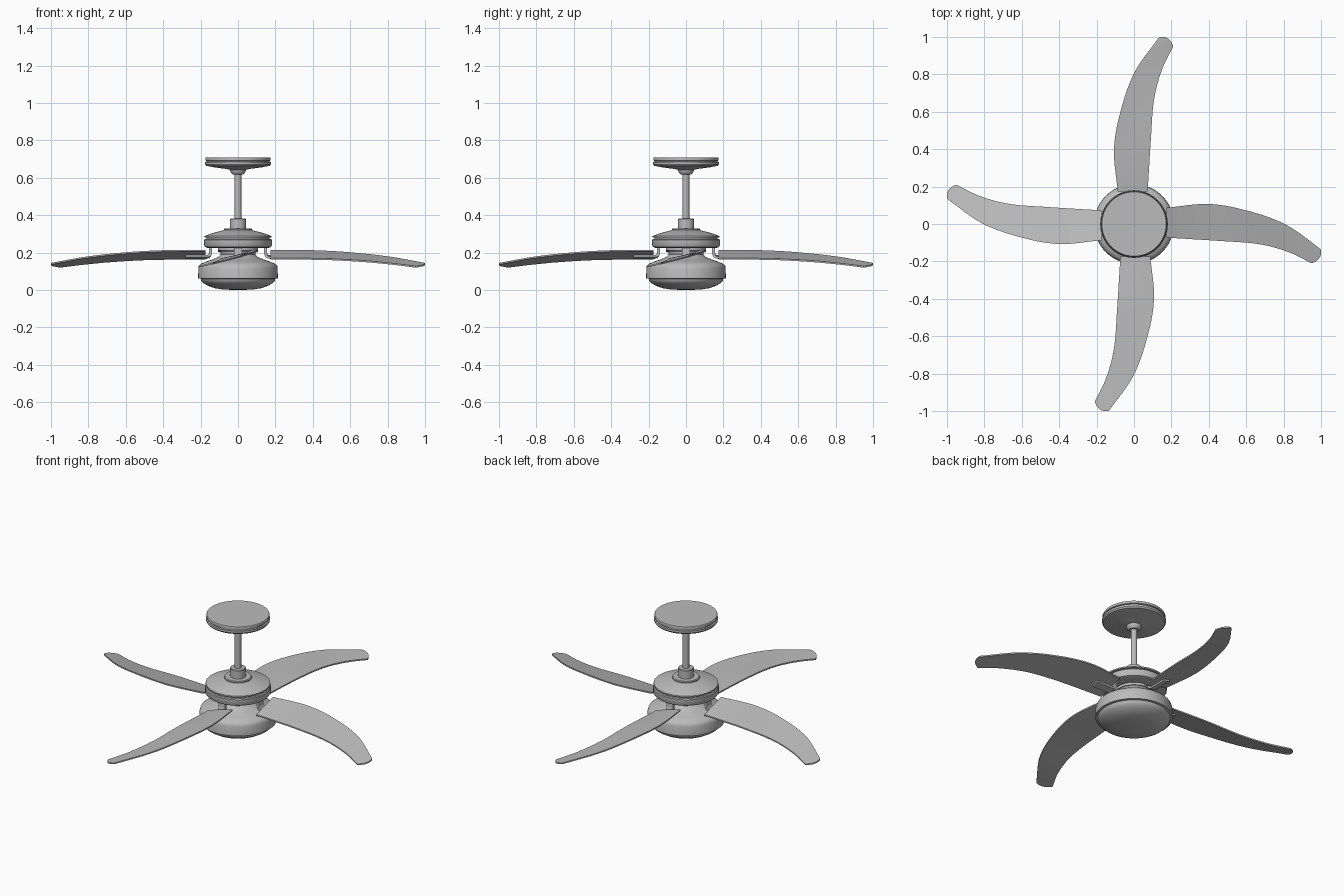
import bpy, bmesh, math
from mathutils import Vector

if "Cube" in bpy.data.objects:
    bpy.data.objects.remove(bpy.data.objects["Cube"])

grey = bpy.data.materials.new("plain_grey")
grey.diffuse_color = (0.5, 0.5, 0.5, 1)
grey.use_nodes = True
grey.node_tree.nodes["Principled BSDF"].inputs["Base Color"].default_value = grey.diffuse_color


def finish(name, bm, angle=32):
    """Turn a bmesh into a smooth-shaded grey object."""
    bmesh.ops.remove_doubles(bm, verts=bm.verts, dist=1e-5)
    bmesh.ops.recalc_face_normals(bm, faces=bm.faces)
    me = bpy.data.meshes.new(name)
    bm.to_mesh(me)
    bm.free()
    me.materials.append(grey)
    ob = bpy.data.objects.new(name, me)
    bpy.context.collection.objects.link(ob)
    bpy.ops.object.select_all(action='DESELECT')
    ob.select_set(True)
    bpy.context.view_layer.objects.active = ob
    bpy.ops.object.shade_smooth_by_angle(angle=math.radians(angle))
    return ob


def lathe(name, profile, steps=64):
    """Spin an (r, z) profile around the z axis."""
    bm = bmesh.new()
    vs = [bm.verts.new((r, 0, z)) for r, z in profile]
    es = [bm.edges.new(p) for p in zip(vs, vs[1:])]
    bmesh.ops.spin(bm, geom=vs + es, cent=(0, 0, 0), axis=(0, 0, 1),
                   angle=math.tau, steps=steps, use_duplicate=False)
    return finish(name, bm)


def spline(points, t):
    """Catmull-Rom point at t in 0..1."""
    p = [Vector(q) for q in points]
    p = [2 * p[0] - p[1]] + p + [2 * p[-1] - p[-2]]
    s = t * (len(points) - 1)
    i = min(int(s), len(points) - 2)
    u = s - i
    a, b, c, d = p[i:i + 4]
    return 0.5 * (2 * b + (c - a) * u + (2 * a - 5 * b + 4 * c - d) * u * u
                  + (3 * b - a - 3 * c + d) * u ** 3)


# Ceiling canopy with a grooved rim and shallow cone
lathe("ceiling_canopy", [(0, .708), (.172, .708), (.174, .705), (.174, .692), (.168, .690),
      (.168, .686), (.176, .684), (.176, .672), (.170, .664), (.12, .655), (.06, .647),
      (.045, .643), (0, .643)])

# Hanger ball, down rod and coupling
lathe("hanger_ball", [(0, .65), (.042, .648), (.042, .638), (.037, .626), (.028, .618), (0, .617)], 32)
lathe("down_rod", [(0, .64), (.018, .64), (.018, .34), (0, .34)], 32)
lathe("rod_coupling", [(0, .382), (.040, .382), (.043, .379), (.043, .32), (0, .32)], 40)

# Motor housing: stepped dome, dark groove, main band
lathe("motor_housing", [(0, .330), (.072, .330), (.076, .326), (.076, .320), (.105, .313),
      (.14, .303), (.165, .294), (.178, .289), (.178, .281), (.168, .280), (.168, .274),
      (.177, .273), (.181, .268), (.181, .238), (.176, .230), (.165, .226), (.108, .225),
      (.108, .21), (0, .21)])

# Light kit: neck flaring to a wide band
lathe("light_housing", [(0, .214), (.108, .214), (.095, .202), (.092, .19), (.105, .177),
      (.135, .164), (.17, .152), (.195, .142), (.207, .131), (.212, .117), (.213, .062),
      (.200, .060), (0, .060)])

# Glass bowl underneath
lathe("light_bowl", [(.200, .062), (.197, .050), (.185, .037), (.16, .022), (.125, .010),
      (.08, .003), (.04, .001), (0, 0)])

# Blade edges (leading high edge, trailing low edge) for the +x blade
HIGH = [(.175, .087, .211), (.40, .107, .209), (.61, .070, .197), (.815, -.005, .174), (.998, -.134, .141)]
LOW = [(.175, -.073, .166), (.45, -.090, .165), (.665, -.107, .154), (.826, -.150, .139), (.950, -.210, .124)]


def turned(p, k):
    """Rotate a point by k quarter turns about z."""
    x, y, z = p
    for _ in range(k):
        x, y = -y, x
    return (x, y, z)


def blade(k):
    bm = bmesh.new()
    n, m = 28, 8
    layers = []
    for dz in (.004, -.004):
        grid = []
        for i in range(n + 1):
            t = i / n
            a, b = spline(HIGH, t), spline(LOW, t)
            row = []
            for j in range(m + 1):
                v = j / m
                q = a.lerp(b, v)
                bulge = .075 * v * (1 - v) * max(0, (t - .85) / .15)
                q += Vector((bulge, -bulge * .4, dz))
                row.append(bm.verts.new(turned(q, k)))
            grid.append(row)
        for i in range(n):
            for j in range(m):
                bm.faces.new((grid[i][j], grid[i + 1][j], grid[i + 1][j + 1], grid[i][j + 1]))
        layers.append(grid)
    # close the rim
    ring = [(i, 0) for i in range(n)] + [(n, j) for j in range(m)] \
        + [(i, m) for i in range(n, 0, -1)] + [(0, j) for j in range(m, 0, -1)]
    top, bot = layers
    for (a, b), (c, d) in zip(ring, ring[1:] + ring[:1]):
        bm.faces.new((top[a][b], top[c][d], bot[c][d], bot[a][b]))
    finish(f"blade_{k + 1}", bm)


def bracket(k):
    """Flat arm: drops from the motor, bends out, runs tilted under the blade."""
    # each station: x, z, normal x, normal z, tilt
    path = [(.148, .232, 1, 0, 0), (.148, .196, 1, 0, 0), (.151, .185, .8, .6, .05),
            (.160, .178, .3, .95, .15), (.18, .177, 0, 1, .25), (.28, .177, 0, 1, .25)]
    bm = bmesh.new()
    rings = []
    for x, z, nx, nz, tilt in path:
        ring = []
        for sy, sn in ((-1, -1), (1, -1), (1, 1), (-1, 1)):
            y = sy * .022
            ring.append(bm.verts.new(turned((x + sn * .008 * nx, y, z + sn * .006 * nz + y * tilt), k)))
        rings.append(ring)
    for a, b in zip(rings, rings[1:]):
        for i in range(4):
            j = (i + 1) % 4
            bm.faces.new((a[i], a[j], b[j], b[i]))
    bm.faces.new(rings[0])
    bm.faces.new(rings[-1])
    finish(f"blade_bracket_{k + 1}", bm, 40)


# Four blades and their brackets
for k in range(4):
    blade(k)
    bracket(k)
